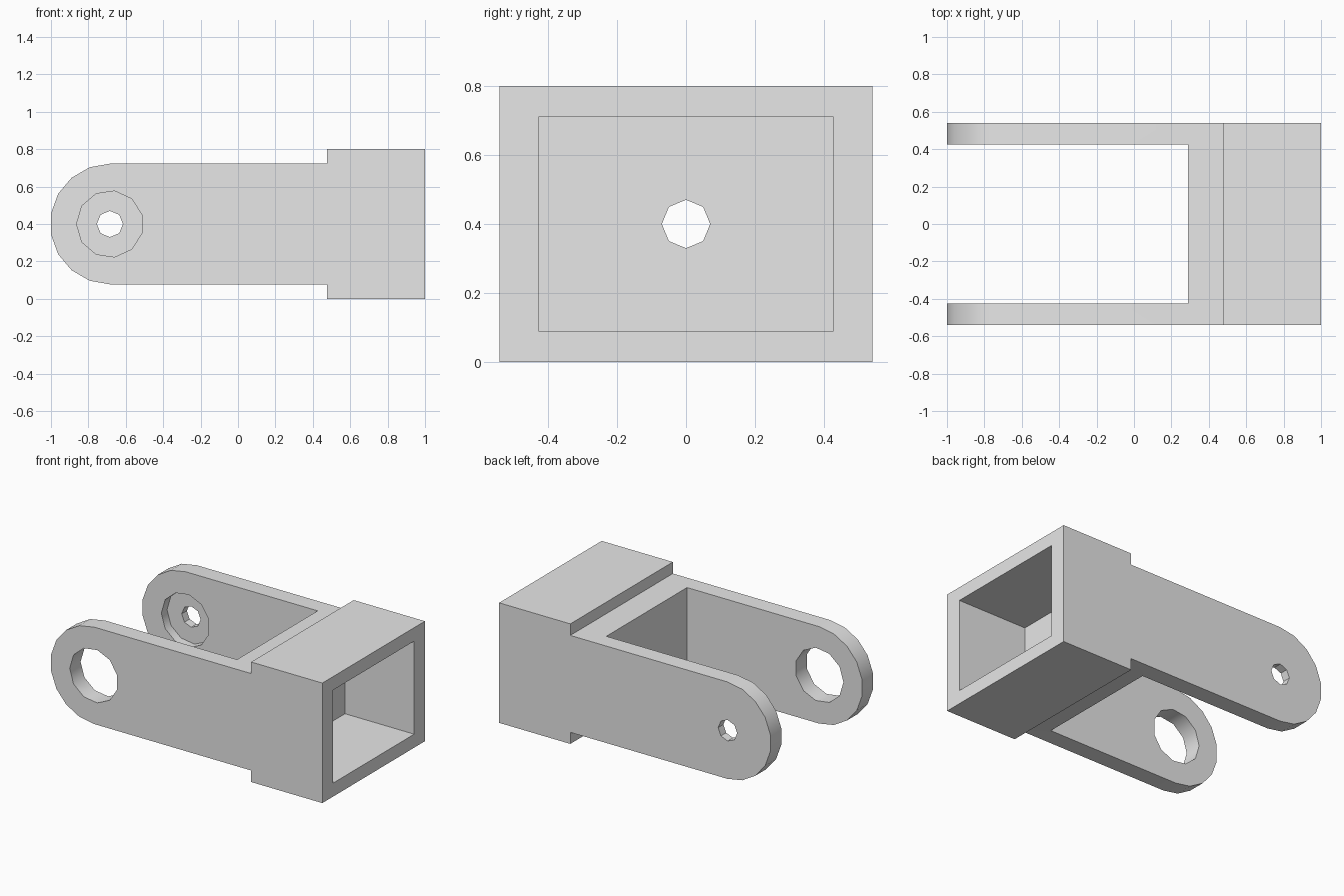
import bpy
import bmesh
from math import cos, sin, pi, radians
from mathutils import Vector

cube = bpy.data.objects.get("Cube")
if cube:
    bpy.data.objects.remove(cube, do_unlink=True)

MID_Z = 0.4            # height of the centre line
HALF_WIDTH = 0.54      # half the width across y
INNER = 0.425          # inner face of the arms and socket walls
PIVOT_X = -0.685       # centre of the arm holes
ARM_R = 0.323          # half height of the arms

grey = bpy.data.materials.new("plain grey")
grey.use_nodes = True
grey.diffuse_color = (0.8, 0.8, 0.8, 1)
grey.node_tree.nodes["Principled BSDF"].inputs["Base Color"].default_value = grey.diffuse_color


def prism(name, points, offset):
    """Extrude a closed 3D outline along an offset into a solid."""
    bm = bmesh.new()
    face = bm.faces.new([bm.verts.new(p) for p in points])
    new = bmesh.ops.extrude_face_region(bm, geom=[face])["geom"]
    bmesh.ops.translate(bm, vec=offset, verts=[v for v in new if isinstance(v, bmesh.types.BMVert)])
    bmesh.ops.recalc_face_normals(bm, faces=bm.faces)
    mesh = bpy.data.meshes.new(name)
    bm.to_mesh(mesh)
    bm.free()
    mesh.materials.append(grey)
    obj = bpy.data.objects.new(name, mesh)
    bpy.context.collection.objects.link(obj)
    return obj


def box(name, x0, x1, half_y, half_z):
    outline = [(x0, y * half_y, MID_Z + z * half_z) for y, z in ((-1, -1), (1, -1), (1, 1), (-1, 1))]
    return prism(name, outline, Vector((x1 - x0, 0, 0)))


def arm_hole(name, radius, sides, y0, y1):
    turns = [pi + 2 * pi * i / sides for i in range(sides)]
    outline = [(PIVOT_X + radius * cos(a), y0, MID_Z + radius * sin(a)) for a in turns]
    return prism(name, outline, Vector((0, y1 - y0, 0)))


def wall_hole(name, radius, sides, x0, x1):
    turns = [2 * pi * i / sides for i in range(sides)]
    outline = [(x0, radius * cos(a), MID_Z + radius * sin(a)) for a in turns]
    return prism(name, outline, Vector((x1 - x0, 0, 0)))


# Side profile: rounded arm end stepping up to the taller socket block
arc_x = ARM_R * cos(radians(10)) - 1
profile = [(arc_x + ARM_R * cos(a), ARM_R * sin(a)) for a in (radians(90 + 20 * i) for i in range(10))]
profile += [(0.475, -ARM_R), (0.475, -0.4), (1, -0.4), (1, 0.4), (0.475, 0.4), (0.475, ARM_R)]
body = prism("fork_bracket", [(x, -HALF_WIDTH, MID_Z + z) for x, z in profile],
             Vector((0, 2 * HALF_WIDTH, 0)))

cutters = [
    box("fork_slot", -1.2, 0.29, INNER, 0.6),
    box("socket_recess", 0.49, 1.2, INNER + 0.002, 0.31),
    wall_hole("centre_hole", 0.07, 8, 0.2, 0.6),
    arm_hole("front_arm_hole", 0.178, 11, -0.7, -0.3),
    arm_hole("back_arm_counterbore", 0.178, 11, 0.3, 0.485),
    arm_hole("back_arm_hole", 0.07, 8, 0.3, 0.7),
]

# Cut the openings, then keep only the finished solid
for cutter in cutters:
    cutter.hide_render = True
    mod = body.modifiers.new(cutter.name, "BOOLEAN")
    mod.operation = "DIFFERENCE"
    mod.solver = "EXACT"
    mod.object = cutter
bpy.ops.object.select_all(action="DESELECT")
body.select_set(True)
bpy.context.view_layer.objects.active = body
for name in [m.name for m in body.modifiers]:
    bpy.ops.object.modifier_apply(modifier=name)
for cutter in cutters:
    bpy.data.objects.remove(cutter, do_unlink=True)

# Rounded ends and large bores are smooth, all other edges stay sharp
bpy.ops.object.shade_smooth_by_angle(angle=radians(35))
